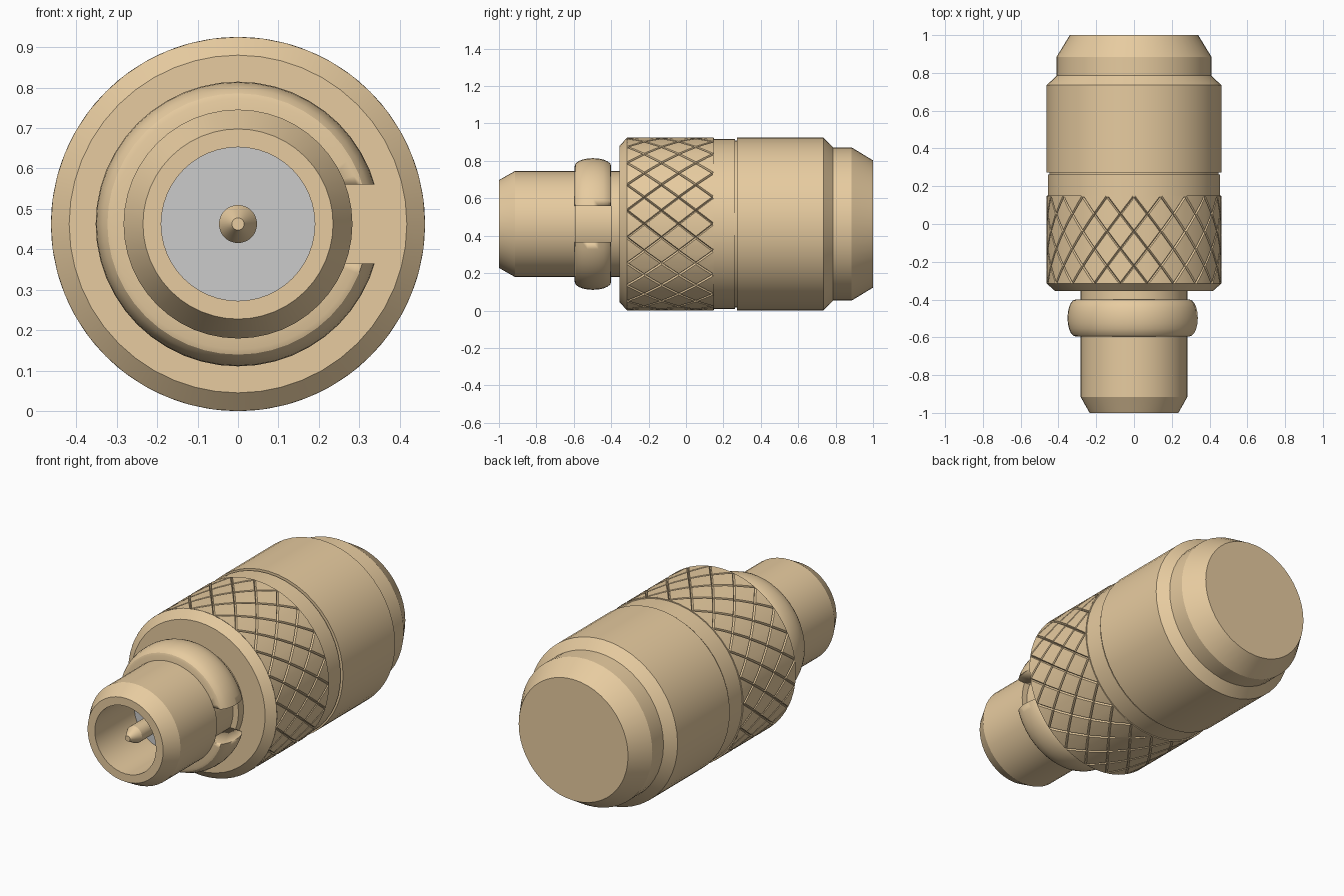
import bpy, bmesh, math
from mathutils import Vector, Matrix

if "Cube" in bpy.data.objects:
    bpy.data.objects.remove(bpy.data.objects["Cube"])

R = 0.4625           # outer radius, also height of the axis
SIDES = 48

brass = bpy.data.materials.new("brass")
brass.diffuse_color = (0.80, 0.60, 0.35, 1)
brass.use_nodes = True
brass.node_tree.nodes["Principled BSDF"].inputs["Base Color"].default_value = brass.diffuse_color


def finish(bm, name, mat=brass):
    bmesh.ops.remove_doubles(bm, verts=bm.verts, dist=1e-5)
    bmesh.ops.recalc_face_normals(bm, faces=bm.faces)
    me = bpy.data.meshes.new(name)
    bm.to_mesh(me)
    bm.free()
    ob = bpy.data.objects.new(name, me)
    bpy.context.collection.objects.link(ob)
    if mat:
        me.materials.append(mat)
    bpy.ops.object.select_all(action='DESELECT')
    ob.select_set(True)
    bpy.context.view_layer.objects.active = ob
    bpy.ops.object.shade_smooth_by_angle(angle=math.radians(25))
    return ob


def lathe(name, profile, mat=brass, closed=False):
    """Turn a (y, radius) profile around the long axis."""
    bm = bmesh.new()
    vs = [bm.verts.new((0, y, R + r)) for y, r in profile]
    pairs = list(zip(vs, vs[1:])) + ([(vs[-1], vs[0])] if closed else [])
    es = [bm.edges.new(p) for p in pairs]
    bmesh.ops.spin(bm, geom=vs + es, cent=(0, 0, R), axis=(0, 1, 0),
                   angle=2 * math.pi, steps=SIDES, use_merge=True)
    return finish(bm, name, mat)


# Hollow plug sleeve with a groove for the snap ring
lathe("plug_sleeve", [
    (-0.65, 0.19), (-1, 0.19), (-1, 0.235), (-0.915, 0.283), (-0.59, 0.283),
    (-0.59, 0.25), (-0.4, 0.25), (-0.4, 0.283), (-0.34, 0.283), (-0.34, 0.19)],
    closed=True)

# Insulator disc and contact pin inside the plug
lathe("insulator", [(-0.65, 0), (-0.65, 0.192), (-0.5, 0.192), (-0.5, 0)], None)
lathe("contact_pin", [(-0.98, 0), (-0.98, 0.015), (-0.92, 0.047),
                      (-0.6, 0.047), (-0.6, 0)])

# Split snap ring with a rounded outside
arc = [(-0.4975 - 0.0975 * math.cos(t), 0.31 + 0.042 * math.sin(t))
       for t in (math.pi * i / 10 for i in range(11))]
ring = lathe("snap_ring", [(-0.595, 0.245)] + arc + [(-0.4, 0.245)], closed=True)
bm = bmesh.new()
bmesh.ops.create_cube(bm, size=1, matrix=Matrix.Translation((0.4, -0.5, R))
                      @ Matrix.Diagonal((0.6, 0.4, 0.195, 1)))
cutter = finish(bm, "ring_gap_cutter")
cutter.hide_render = True
mod = ring.modifiers.new("gap", 'BOOLEAN')
mod.operation, mod.object, mod.solver = 'DIFFERENCE', cutter, 'EXACT'
bpy.ops.object.select_all(action='DESELECT')
bpy.context.view_layer.objects.active = ring
ring.select_set(True)
bpy.ops.object.modifier_apply(modifier="gap")
bpy.data.objects.remove(cutter)

# Solid barrel: front flange, core under the grip, neck, rear shell
lathe("barrel", [
    (-0.355, 0), (-0.355, 0.4175), (-0.315, 0.4625), (-0.315, 0.447),
    (0.145, 0.447), (0.145, 0.455), (0.262, 0.455), (0.262, 0.447),
    (0.272, 0.447), (0.272, 0.4625), (0.735, 0.4625), (0.785, 0.41),
    (0.885, 0.41), (1, 0.34), (1, 0)])

# Knurled grip: flat sheet cut into diamonds, inset, trimmed, rolled up
Y0, Y1, FLOOR = -0.315, 0.147, 0.452
bm = bmesh.new()
lo, hi = -0.6 * R, (2 * math.pi + 0.6) * R
bm.faces.new([bm.verts.new((x, y, FLOOR)) for x, y in
              ((lo, Y0 - 0.2), (hi, Y0 - 0.2), (hi, Y1 + 0.2), (lo, Y1 + 0.2))])


def slice_sheet(co, no, trim=False):
    bmesh.ops.bisect_plane(bm, geom=bm.verts[:] + bm.edges[:] + bm.faces[:],
                           dist=1e-6, plane_co=co, plane_no=no, clear_outer=trim)


twist = R * math.pi / 4          # sideways run of a groove over the grip
for i in range(-8, 30):
    start = (R * math.radians(9 + 18 * i), Y0, 0)
    for s in (1, -1):
        slice_sheet(start, Vector((0.46, s * twist, 0)).normalized())
pads = bm.faces[:]
rims = set(bmesh.ops.inset_individual(bm, faces=pads, thickness=0.008)["faces"])
for f in bm.faces:
    if f not in rims:
        for v in f.verts:
            v.co.z = R
for co, no in (((0, 0, 0), (-1, 0, 0)), ((2 * math.pi * R, 0, 0), (1, 0, 0)),
               ((0, Y0, 0), (0, -1, 0)), ((0, Y1, 0), (0, 1, 0))):
    slice_sheet(co, no, True)
for i in range(1, 72):
    slice_sheet((2 * math.pi * R * i / 72, 0, 0), (1, 0, 0))
for v in bm.verts:
    a, r = v.co.x / R, v.co.z
    v.co = (r * math.sin(a), v.co.y, R + r * math.cos(a))
finish(bm, "knurled_grip")

# Rear lip closing the end of the grip
lathe("grip_rear_lip", [(0.143, 0.447), (0.143, 0.461), (0.15, 0.461), (0.15, 0.447)],
      closed=True)
